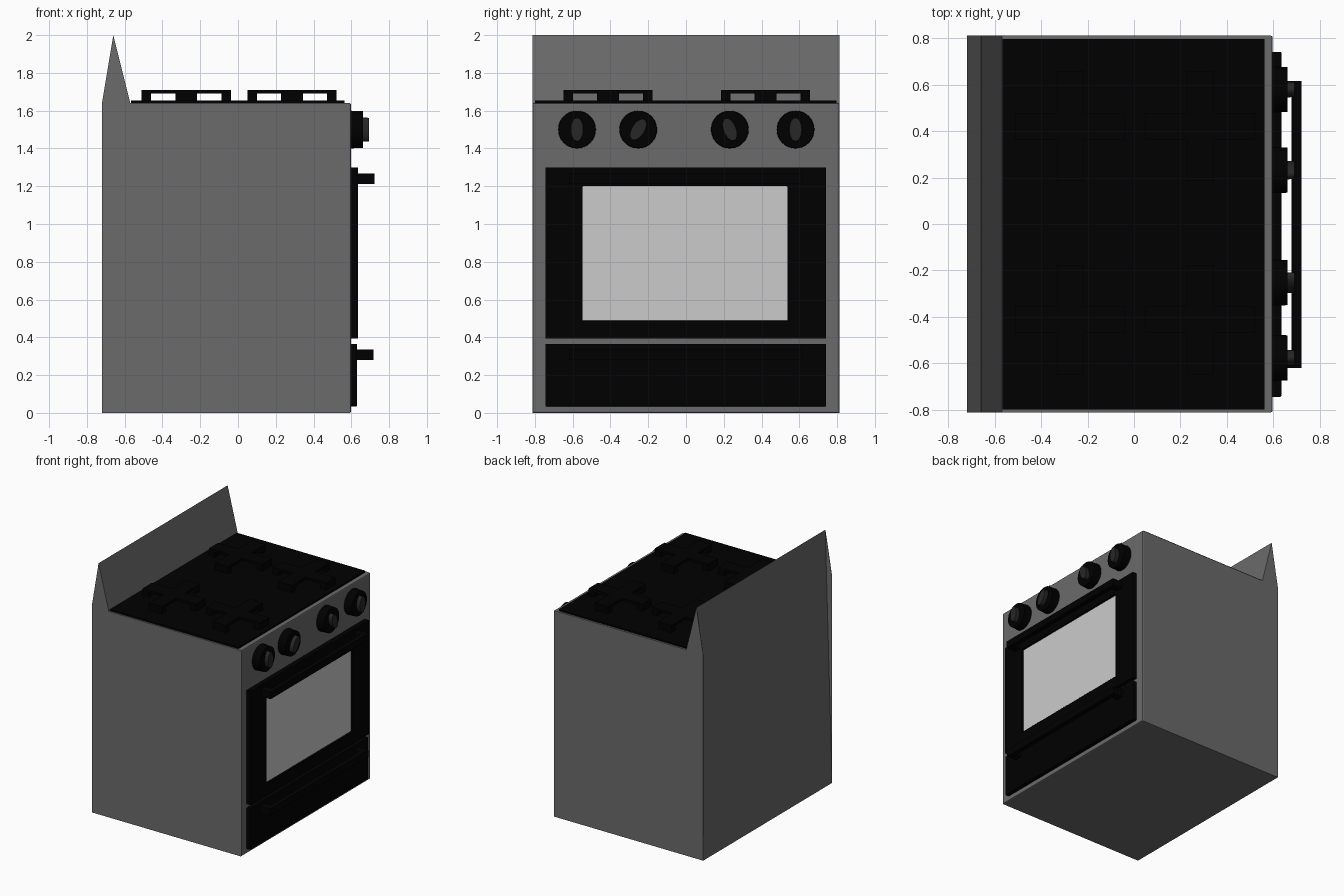
import bpy, bmesh, math
from mathutils import Matrix

if "Cube" in bpy.data.objects:
    bpy.data.objects.remove(bpy.data.objects["Cube"])


def material(name, v):
    m = bpy.data.materials.new(name)
    m.diffuse_color = (v, v, v, 1)
    m.use_nodes = True
    m.node_tree.nodes["Principled BSDF"].inputs["Base Color"].default_value = m.diffuse_color
    return m


STEEL = material("steel", 0.145)
BLACK = material("black", 0.0)
GLASS = material("glass", 0.58)
GRIP = material("grip", 0.02)


def finish(name, bm, mat, bevel=0):
    bmesh.ops.recalc_face_normals(bm, faces=bm.faces)
    me = bpy.data.meshes.new(name)
    bm.to_mesh(me)
    bm.free()
    ob = bpy.data.objects.new(name, me)
    bpy.context.collection.objects.link(ob)
    me.materials.append(mat)
    if bevel:
        mod = ob.modifiers.new("bevel", 'BEVEL')
        mod.width, mod.segments = bevel, 2
    return ob


def add_box(bm, x0, x1, y0, y1, z0, z1):
    m = Matrix.Translation(((x0 + x1) / 2, (y0 + y1) / 2, (z0 + z1) / 2))
    bmesh.ops.create_cube(bm, size=1, matrix=m @ Matrix.Diagonal((x1 - x0, y1 - y0, z1 - z0, 1)))


def box(name, mat, dims, bevel=0):
    bm = bmesh.new()
    add_box(bm, *dims)
    return finish(name, bm, mat, bevel)


def prism(name, mat, pts, vec, bevel_if=None):
    """Extrude a closed 3D outline along vec, rounding the edges that pass bevel_if."""
    bm = bmesh.new()
    face = bm.faces.new([bm.verts.new(p) for p in pts])
    ext = bmesh.ops.extrude_face_region(bm, geom=[face], use_keep_orig=True)
    bmesh.ops.translate(bm, vec=vec, verts=[e for e in ext["geom"] if isinstance(e, bmesh.types.BMVert)])
    if bevel_if:
        bmesh.ops.recalc_face_normals(bm, faces=bm.faces)
        edges = [e for e in bm.edges if all(bevel_if(v.co) for v in e.verts)]
        bmesh.ops.bevel(bm, geom=edges, offset=0.008, segments=2, profile=0.5, affect='EDGES')
    return finish(name, bm, mat)


# Cabinet with backsplash in one profile; its back panel leans forward to the tip
prism("cabinet", STEEL, [(x, -0.812, z) for x, z in
      ((-0.72, 0), (0.598, 0), (0.598, 1.64), (-0.57, 1.64), (-0.66, 2.0))], (0, 1.624, 0),
      lambda co: co.x > 0.59)
# Thin side flanges that stand out behind the leaning back panel
for side, y in (("left", -0.812), ("right", 0.81)):
    prism(f"back_flange_{side}", STEEL,
          [(-0.72, y, 0), (-0.72, y, 1.64), (-0.66, y, 2.0)], (0, 0.002, 0))
box("cooktop", BLACK, (-0.567, 0.563, -0.80, 0.797, 1.63, 1.653))

# Door frame with an opening, recessed glass, and drawer
bm = bmesh.new()
rings = []
for x in (0.595, 0.635):
    for y0, y1, z0, z1 in ((-0.745, 0.742, 0.393, 1.30), (-0.547, 0.537, 0.488, 1.20)):
        rings.append([bm.verts.new((x, y, z)) for y, z in ((y0, z0), (y1, z0), (y1, z1), (y0, z1))])
for a, b in ((0, 1), (2, 3), (0, 2), (1, 3)):
    for k in range(4):
        bm.faces.new((rings[a][k], rings[a][k - 1], rings[b][k - 1], rings[b][k]))
finish("oven_door", bm, BLACK, 0.003)
box("oven_window", GLASS, (0.598, 0.618, -0.547, 0.537, 0.488, 1.20))
box("drawer", BLACK, (0.595, 0.63, -0.745, 0.742, 0.035, 0.365), 0.004)

# Handles: a bar on two end posts
for name, z0, x0, x1 in (("door_handle", 1.213, 0.63, 0.722), ("drawer_handle", 0.281, 0.625, 0.717)):
    outline = [(x0, -0.62), (x1, -0.62), (x1, 0.617), (x0, 0.617),
               (x0, 0.557), (x1 - 0.037, 0.557), (x1 - 0.037, -0.56), (x0, -0.56)]
    prism(name, BLACK, [(x, y, z0) for x, y in outline], (0, 0, 0.055))

# Knobs: round base and an oval grip turned to its setting
for i, (y, turn) in enumerate(((-0.577, 0), (-0.253, -32), (0.232, 22), (0.58, 0)), 1):
    at = Matrix.Translation((0, y, 1.5)) @ Matrix.Rotation(math.radians(turn), 4, 'X')
    parts = []
    for name, mat, x0, x1, ry, rz in ((f"knob_{i}", BLACK, 0.59, 0.662, 0.1, 0.1),
                                      (f"knob_grip_{i}", GRIP, 0.655, 0.693, 0.034, 0.064)):
        bm = bmesh.new()
        bmesh.ops.create_cone(bm, cap_ends=True, segments=32, radius1=1, radius2=0.97, depth=x1 - x0,
                              matrix=at @ Matrix.Translation(((x0 + x1) / 2, 0, 0))
                              @ Matrix.Diagonal((1, ry, rz, 1))
                              @ Matrix.Rotation(math.radians(90), 4, 'Y'))
        parts.append(finish(name, bm, mat))
    for p in parts:
        bpy.ops.object.select_all(action='DESELECT')
        p.select_set(True)
        bpy.context.view_layer.objects.active = p
        bpy.ops.object.shade_smooth_by_angle(angle=math.radians(30))

# Burner grates: a flat cross with a foot at the end of every arm
R, W, FOOT, Z0, ZT, Z1 = 0.236, 0.058, 0.05, 1.645, 1.69, 1.71
for i, (cx, cy) in enumerate(((-0.274, -0.413), (-0.274, 0.421), (0.286, -0.413), (0.286, 0.421)), 1):
    bm = bmesh.new()
    cross = []
    for k in range(4):
        c, s = round(math.cos(k * math.pi / 2)), round(math.sin(k * math.pi / 2))
        for u, v in ((W, -W), (R, -W), (R, W)):
            cross.append(bm.verts.new((cx + c * u - s * v, cy + s * u + c * v, ZT)))
    ext = bmesh.ops.extrude_face_region(bm, geom=[bm.faces.new(cross)], use_keep_orig=True)
    bmesh.ops.translate(bm, vec=(0, 0, Z1 - ZT),
                        verts=[e for e in ext["geom"] if isinstance(e, bmesh.types.BMVert)])
    for s in (-1, 1):
        a, b = sorted((s * R, s * (R - FOOT)))
        add_box(bm, cx + a, cx + b, cy - W, cy + W, Z0, ZT)
        add_box(bm, cx - W, cx + W, cy + a, cy + b, Z0, ZT)
    finish(f"burner_grate_{i}", bm, BLACK)
